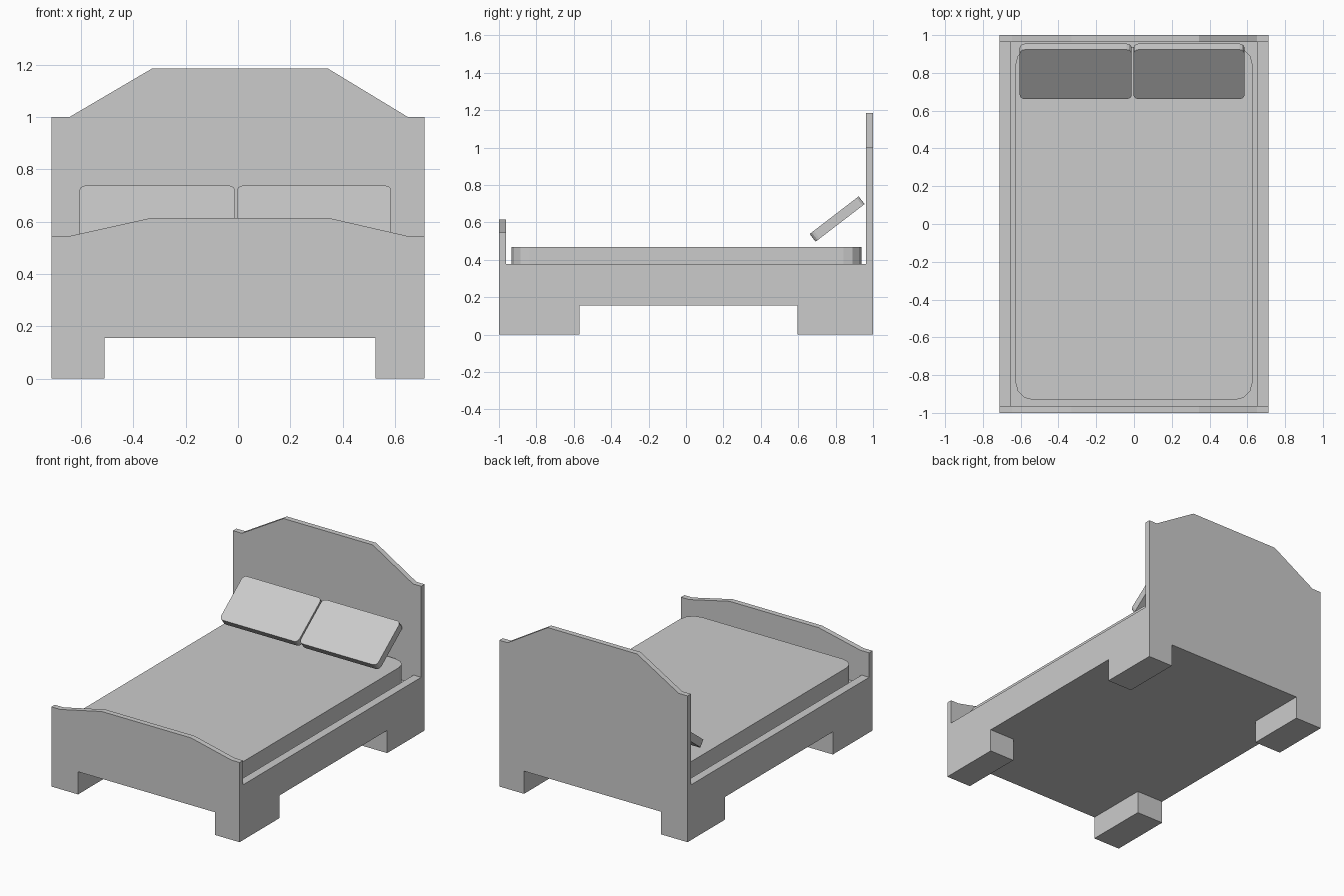
import bpy, bmesh, math
from mathutils import Vector, Matrix

if "Cube" in bpy.data.objects:
    bpy.data.objects.remove(bpy.data.objects["Cube"])


def prism(name, pts, depth, matrix):
    """Extrude a 2D outline along local z, then place it with a matrix."""
    bm = bmesh.new()
    face = bm.faces.new([bm.verts.new((a, b, 0)) for a, b in pts])
    ext = bmesh.ops.extrude_face_region(bm, geom=[face])["geom"]
    bmesh.ops.translate(bm, vec=(0, 0, depth),
                        verts=[v for v in ext if isinstance(v, bmesh.types.BMVert)])
    bmesh.ops.transform(bm, matrix=matrix, verts=bm.verts)
    bmesh.ops.recalc_face_normals(bm, faces=bm.faces)
    mesh = bpy.data.meshes.new(name)
    bm.to_mesh(mesh)
    bm.free()
    obj = bpy.data.objects.new(name, mesh)
    bpy.context.collection.objects.link(obj)
    return obj


def box(name, x0, x1, y0, y1, z0, z1):
    pts = [(x0, y0), (x1, y0), (x1, y1), (x0, y1)]
    return prism(name, pts, z1 - z0, Matrix.Translation((0, 0, z0)))


def rounded_rect(w, h, r, segs):
    pts = []
    for i, (sx, sy) in enumerate([(1, 1), (-1, 1), (-1, -1), (1, -1)]):
        for k in range(segs + 1):
            a = math.pi / 2 * (i + k / segs)
            pts.append((sx * (w / 2 - r) + r * math.cos(a),
                        sy * (h / 2 - r) + r * math.sin(a)))
    return pts


W = 0.712                    # half width of the bed
LEG_L, LEG_R = -0.51, 0.525  # inner faces of the legs across the bed
LEG_F, LEG_B = -0.57, 0.595  # inner faces of the legs along the bed
CLEAR, RAIL = 0.155, 0.378   # underside and rail top heights
T = 0.037                    # board thickness


# Headboard and footboard: arched outlines with a leg cut-out below
def end_board(name, y_front, side_z, top_z):
    pts = [(-W, 0), (LEG_L, 0), (LEG_L, CLEAR), (LEG_R, CLEAR), (LEG_R, 0), (W, 0),
           (W, side_z), (0.65, side_z), (0.345, top_z), (-0.33, top_z),
           (-0.645, side_z), (-W, side_z)]
    m = Matrix.Translation((0, y_front + T, 0)) @ Matrix.Rotation(math.pi / 2, 4, 'X')
    prism(name, pts, T, m)


end_board("headboard", 1 - T, 1.0, 1.185)
end_board("footboard", -1, 0.545, 0.615)

# Side rails and the slab between them
for side, x0, x1 in (("left", -W, -0.655), ("right", 0.655, W)):
    box(side + "_rail", x0, x1, -1 + T, 1 - T, CLEAR, RAIL)
box("bed_base", -0.655, 0.655, -1 + T, 1 - T, CLEAR, 0.32)

# Corner legs behind the end boards
for side, x0, x1 in (("left", -W, LEG_L), ("right", LEG_R, W)):
    box("front_" + side + "_leg", x0, x1, -1 + T, LEG_F, 0, CLEAR)
    box("back_" + side + "_leg", x0, x1, LEG_B, 1 - T, 0, CLEAR)

# Mattress
prism("mattress", rounded_rect(1.256, 1.87, 0.095, 3), 0.148,
      Matrix.Translation((0, 0.003, 0.32)))

# Pillows leaning against the headboard
for side, x0, x1 in (("left", -0.605, -0.012), ("right", -0.003, 0.585)):
    m = (Matrix.Translation(((x0 + x1) / 2, 0.808, 0.618))
         @ Matrix.Rotation(math.radians(37.5), 4, 'X')
         @ Matrix.Translation((0, 0, -0.026)))
    prism(side + "_pillow", rounded_rect(x1 - x0, 0.33, 0.027, 3), 0.052, m)
